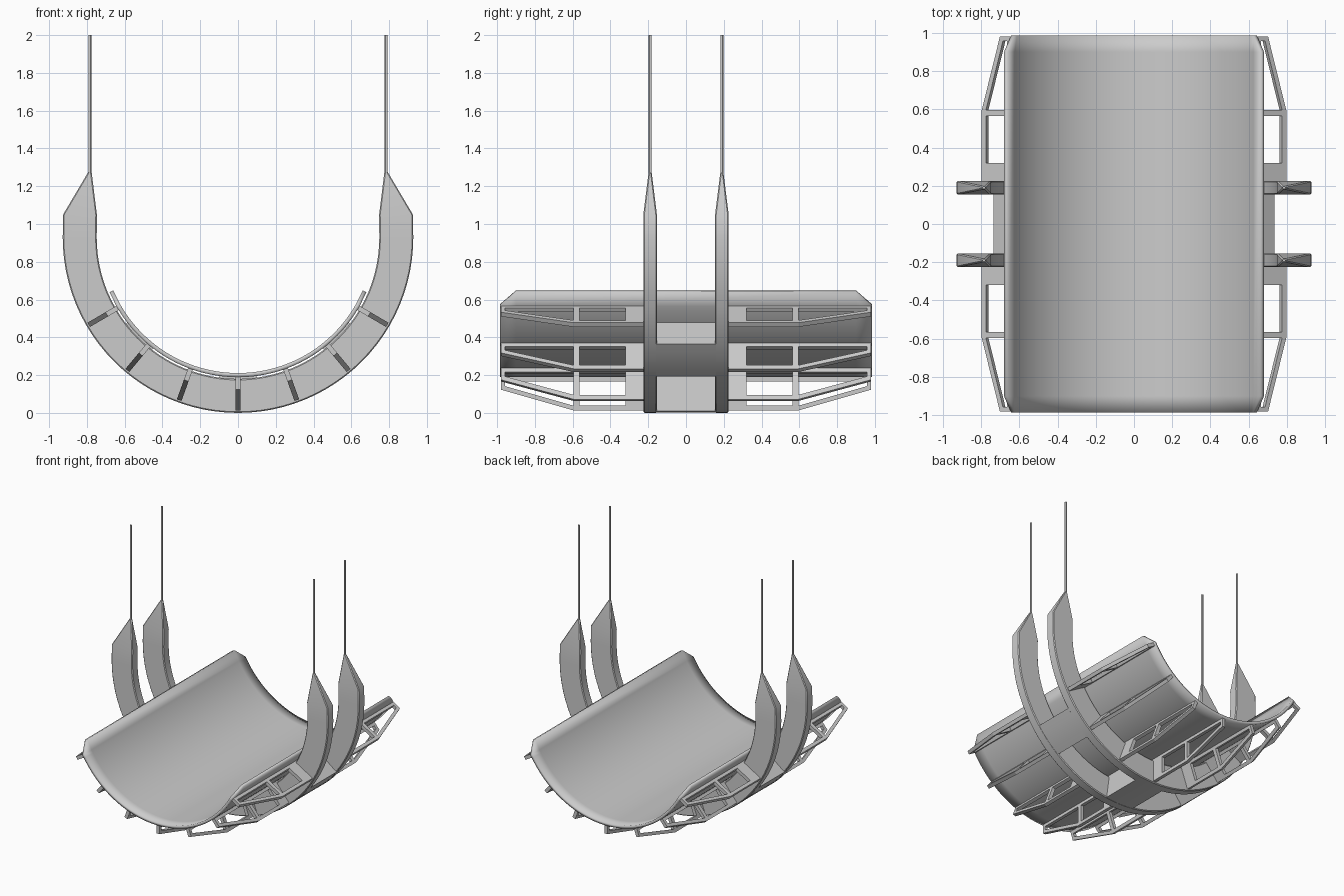
import bpy, bmesh
from math import sin, cos, radians

if "Cube" in bpy.data.objects:
    bpy.data.objects.remove(bpy.data.objects["Cube"])

ZC = 0.928                       # centre height of all concentric arcs
R_OUT, R_IN = 0.928, 0.748       # hanger ribs
R_SHELL, T_SHELL = 0.728, 0.022  # cradle shell mid radius, thickness


def polar(r, deg):
    return r * sin(radians(deg)), ZC - r * cos(radians(deg))


def finish(name, bm):
    bmesh.ops.recalc_face_normals(bm, faces=bm.faces)
    me = bpy.data.meshes.new(name)
    bm.to_mesh(me)
    bm.free()
    ob = bpy.data.objects.new(name, me)
    bpy.context.collection.objects.link(ob)
    return ob


def smooth(ob):
    bpy.ops.object.select_all(action='DESELECT')
    ob.select_set(True)
    bpy.context.view_layer.objects.active = ob
    bpy.ops.object.shade_smooth_by_angle(angle=radians(30))


def sweep(name, sections):
    """Loft rectangles given as (inner xz, outer xz, y0, y1)."""
    bm = bmesh.new()
    rings = [[bm.verts.new((p[0], y, p[1])) for p, y in
              ((a, y0), (b, y0), (b, y1), (a, y1))] for a, b, y0, y1 in sections]
    for r, s in zip(rings, rings[1:]):
        for i in range(4):
            j = (i + 1) % 4
            bm.faces.new((r[i], r[j], s[j], s[i]))
    bm.faces.new(rings[0])
    bm.faces.new(rings[-1])
    return finish(name, bm)


# Curved cradle shell with clipped corners
bm = bmesh.new()
A_CLIP, A_END = 60.5, 67
angles = [-A_END] + [A_CLIP * i / 32 for i in range(-32, 33)] + [A_END]
cols = []
for y, amax in ((-.985, A_CLIP), (-.9, A_END), (.9, A_END), (.985, A_CLIP)):
    col = []
    for a in angles:
        x, z = polar(R_SHELL, max(-amax, min(amax, a)))
        col.append(bm.verts.new((x, y, z)))
    cols.append(col)
for c, d in zip(cols, cols[1:]):
    for i in range(len(angles) - 1):
        bm.faces.new((c[i], c[i + 1], d[i + 1], d[i]))
bmesh.ops.remove_doubles(bm, verts=bm.verts, dist=1e-5)
shell = finish("cradle_shell", bm)
m = shell.modifiers.new("thickness", 'SOLIDIFY')
m.thickness, m.offset = T_SHELL, 0
smooth(shell)

# Two U-shaped hanger ribs with tapered tips, plus suspension rods
for side, yc in (("front", -.19), ("back", .19)):
    hw = .036
    tip = lambda s: ((s * .775, 1.275), (s * .793, 1.275), yc - .008, yc + .008)
    top = lambda s: ((s * .747, 1.05), (s * .926, 1.05), yc - hw, yc + hw)
    arc = [(polar(R_IN, a), polar(R_OUT, a), yc - hw, yc + hw)
           for a in [180 * i / 48 - 90 for i in range(49)]]
    rib = sweep(side + "_hanger_rib", [tip(-1), top(-1)] + arc + [top(1), tip(1)])
    b = rib.modifiers.new("edge_bevel", 'BEVEL')
    b.width, b.segments, b.limit_method, b.angle_limit = .006, 1, 'ANGLE', radians(60)
    smooth(rib)
    for s, n in ((-1, "left"), (1, "right")):
        bpy.ops.mesh.primitive_cylinder_add(vertices=12, radius=.008, depth=.74,
                                            location=(s * .784, yc, 1.63))
        rod = bpy.context.object
        rod.name = f"{side}_{n}_suspension_rod"
        smooth(rod)

# Solid spacer blocks joining the two ribs
for ang, n in ((-45, "left"), (0, "middle"), (45, "right")):
    blk = sweep(n + "_spacer_block",
                [(polar(.735, ang + d), polar(R_OUT - .001, ang + d), -.16, .16)
                 for d in (-7.5, -3.75, 0, 3.75, 7.5)])
    smooth(blk)


# Openwork truss fins radiating under the shell
def truss_fin(name, ang, s):
    bm = bmesh.new()
    bar, rin = .025, .736
    grid = []
    for y in (.2, .32, .565, .595, .957, .98):
        rout = .915 - max(0, y - .595) / .385 * .11
        col = []
        for r in (rin, rin + bar, rout - bar, rout):
            x, z = polar(r, ang)
            col.append(bm.verts.new((x, s * y, z)))
        grid.append(col)
    for i in range(5):
        for j in range(3):
            if (i, j) not in ((1, 1), (3, 1)):      # two windows
                bm.faces.new((grid[i][j], grid[i + 1][j],
                              grid[i + 1][j + 1], grid[i][j + 1]))
    ob = finish(name, bm)
    m = ob.modifiers.new("thickness", 'SOLIDIFY')
    m.thickness, m.offset = .026, 0


for k in range(-3, 4):
    for s, n in ((-1, "front"), (1, "back")):
        truss_fin(f"{n}_truss_fin_{k + 4}", k * 19.9, s)
